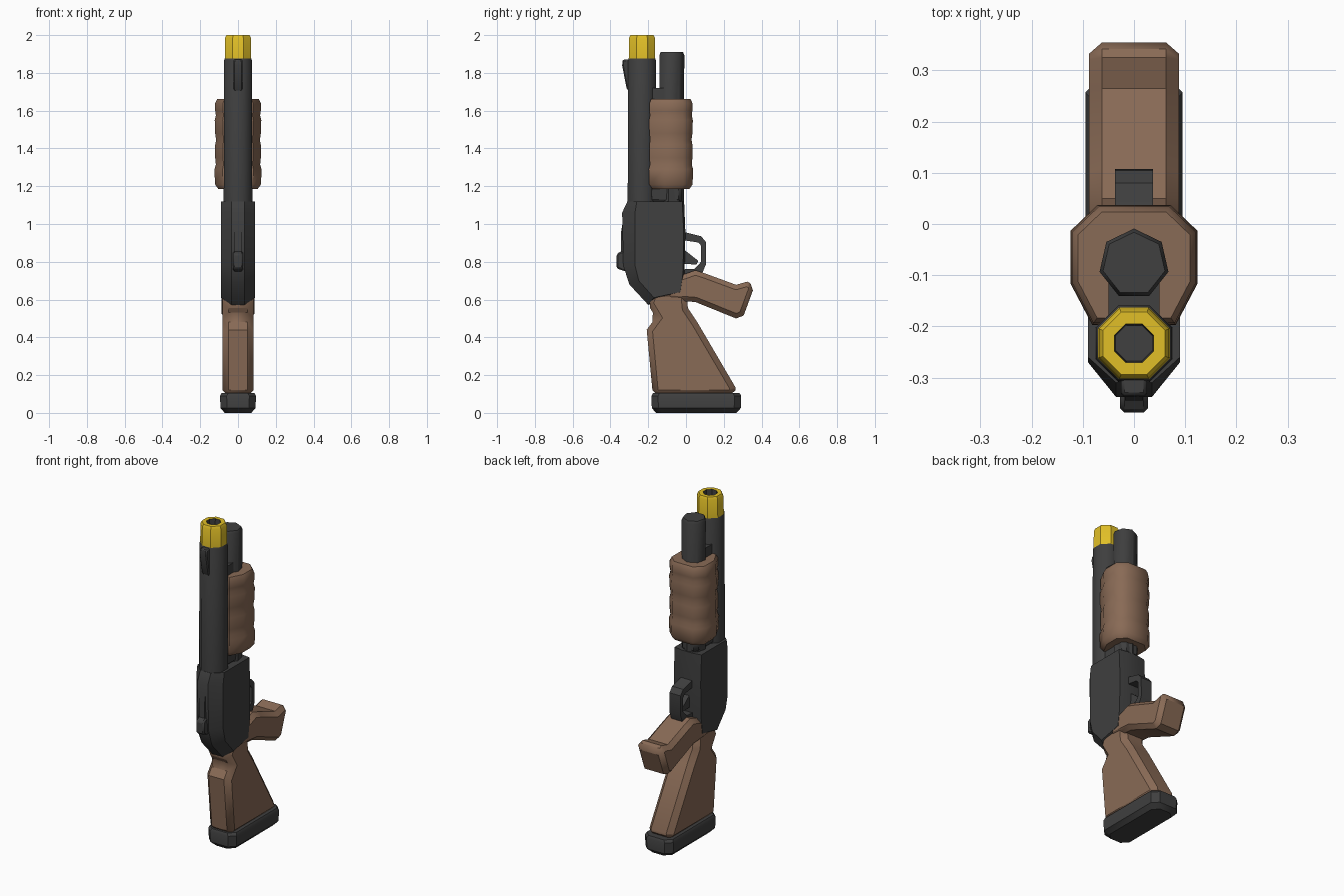
import bpy, bmesh, math

if "Cube" in bpy.data.objects:
    bpy.data.objects.remove(bpy.data.objects["Cube"])


def material(name, rgb):
    m = bpy.data.materials.new(name)
    m.diffuse_color = (*rgb, 1)
    m.use_nodes = True
    m.node_tree.nodes["Principled BSDF"].inputs["Base Color"].default_value = m.diffuse_color
    return m


GREY = material("dark grey", (0.05, 0.05, 0.05))
BROWN = material("wood brown", (0.25, 0.145, 0.092))
YELLOW = material("tip yellow", (0.75, 0.52, 0.02))


def loft(name, rings, mats, bevel=0.0, rule=None, angle=35):
    """Join equal-length rings of points, cap both ends."""
    bm = bmesh.new()
    vs = [[bm.verts.new(p) for p in r] for r in rings]
    n = len(vs[0])
    for a, b in zip(vs, vs[1:]):
        for i in range(n):
            j = (i + 1) % n
            bm.faces.new((a[i], a[j], b[j], b[i]))
    bm.faces.new(vs[0])
    bm.faces.new(vs[-1])
    bmesh.ops.recalc_face_normals(bm, faces=bm.faces)
    if rule:
        for f in bm.faces:
            f.material_index = rule(f)
    me = bpy.data.meshes.new(name)
    bm.to_mesh(me)
    bm.free()
    for m in mats:
        me.materials.append(m)
    ob = bpy.data.objects.new(name, me)
    bpy.context.collection.objects.link(ob)
    if bevel:
        mod = ob.modifiers.new("bevel", "BEVEL")
        mod.width = bevel
        mod.segments = 1
        mod.limit_method = "ANGLE"
        mod.angle_limit = math.radians(50)
    bpy.ops.object.select_all(action="DESELECT")
    ob.select_set(True)
    bpy.context.view_layer.objects.active = ob
    bpy.ops.object.shade_smooth_by_angle(angle=math.radians(angle))
    return ob


def side(profile, x):
    return [(x, y, z) for y, z in profile]


def prism(name, profile, half, mat, bevel=0.0):
    return loft(name, [side(profile, -half), side(profile, half)], [mat], bevel)


def tube(name, cy, levels, n, mats, rule=None, turn=0.5, angle=50):
    rings = [[(r * math.sin((i + turn) * math.tau / n),
               cy - r * math.cos((i + turn) * math.tau / n), z) for i in range(n)]
             for z, r in levels]
    return loft(name, rings, mats, rule=rule, angle=angle)


def box(y0, y1, hx, z):
    return [(-hx, y0, z), (hx, y0, z), (hx, y1, z), (-hx, y1, z)]


# Butt pad: corner-cut slab with a chamfered base
def pad_ring(z, s):
    hx, y0, y1, c = 0.095 - s, -0.183 + s, 0.292 - s, 0.035
    return [(-hx, y0 + c, z), (-hx + c, y0, z), (hx - c, y0, z), (hx, y0 + c, z),
            (hx, y1 - c, z), (hx - c, y1, z), (-hx + c, y1, z), (-hx, y1 - c, z)]


loft("butt_pad", [pad_ring(0, 0.025), pad_ring(0.025, 0.002),
                  pad_ring(0.09, 0), pad_ring(0.105, 0.008)], [GREY])

# Shoulder stock and pistol grip
prism("stock", [(-0.175, 0.09), (0.26, 0.09), (0.262, 0.135), (0.06, 0.48), (0.01, 0.555),
                (0.0, 0.66), (-0.18, 0.64), (-0.205, 0.58), (-0.16, 0.505), (-0.208, 0.44)],
      0.081, BROWN, 0.03)
prism("pistol_grip", [(-0.12, 0.6), (0.05, 0.587), (0.265, 0.5), (0.305, 0.515), (0.363, 0.672),
                      (0.325, 0.695), (0.265, 0.678), (0.11, 0.735), (0.05, 0.755),
                      (-0.05, 0.72)], 0.088, BROWN, 0.025)

# Receiver: full profile in the middle, drawn in at the sides
core = [(-0.31, 1.12), (-0.01, 1.12), (-0.003, 0.95), (-0.008, 0.74), (-0.02, 0.63),
        (-0.2, 0.572), (-0.3, 0.68), (-0.332, 0.78), (-0.338, 1.06)]
flank = [(-0.26, 1.12), (-0.02, 1.12), (-0.012, 0.95), (-0.016, 0.74), (-0.03, 0.64),
         (-0.17, 0.61), (-0.25, 0.7), (-0.27, 0.78), (-0.27, 1.06)]
loft("receiver", [side(flank, -0.09), side(core, -0.035),
                  side(core, 0.035), side(flank, 0.09)], [GREY])

# Raised rear rib with its knob
prism("receiver_rib", [(-0.32, 0.75), (-0.345, 0.78), (-0.345, 0.95), (-0.33, 1.04)], 0.018, GREY)
prism("rear_knob", [(-0.31, 0.745), (-0.368, 0.765), (-0.368, 0.84), (-0.345, 0.855),
                    (-0.31, 0.85)], 0.027, GREY, 0.008)

# Trigger guard (open loop against the receiver) and trigger
prism("trigger_guard", [(-0.02, 0.965), (0.0, 0.955), (0.08, 0.935), (0.105, 0.905),
                        (0.107, 0.79), (0.08, 0.725), (-0.02, 0.7), (-0.02, 0.76),
                        (0.045, 0.762), (0.08, 0.80), (0.08, 0.885), (0.065, 0.902),
                        (-0.02, 0.915)], 0.037, GREY)
prism("trigger", [(-0.02, 0.87), (0.008, 0.85), (0.065, 0.805), (0.055, 0.785),
                  (-0.02, 0.79)], 0.018, GREY)

# Barrel, muzzle tip with a bored hole, magazine tube
tube("barrel", -0.233, [(1.05, 0.082), (1.865, 0.08), (1.88, 0.074)], 8, [GREY])
tube("muzzle_tip", -0.233, [(1.87, 0.076), (1.985, 0.074), (2.0, 0.066), (2.0, 0.041),
                            (1.93, 0.038)], 8, [YELLOW, GREY], angle=35,
     rule=lambda f: int(all(math.hypot(v.co.x, v.co.y + 0.233) < 0.05 for v in f.verts)))
tube("magazine_tube", -0.078, [(1.08, 0.066), (1.895, 0.069), (1.91, 0.062)], 7, [GREY])

# Connecting pieces between barrel and magazine tube
loft("front_bracket", [box(-0.2, -0.05, 0.05, 1.64), box(-0.2, -0.05, 0.05, 1.72)], [GREY])
loft("rear_collar", [box(-0.2, -0.02, 0.055, 1.11), box(-0.2, -0.02, 0.06, 1.22)], [GREY], 0.02)

# Front sight ramp
loft("front_sight", [side([(-0.29, 1.68), (-0.315, 1.72), (-0.338, 1.84), (-0.335, 1.87),
                           (-0.29, 1.87)], x) for x in (-0.025, 0.025)], [GREY], 0.006)

# Pump fore-end: rounded block with shallow grooves
outline = [(-0.08, -0.115), (0.08, -0.115), (0.122, -0.035), (0.122, 0.065),
           (0.07, 0.115), (-0.07, 0.115), (-0.122, 0.065), (-0.122, -0.035)]
levels = [(1.185, 0.85), (1.21, 1.0), (1.29, 1.02), (1.315, 0.96), (1.35, 0.99), (1.42, 0.99),
          (1.445, 0.95), (1.48, 0.99), (1.55, 1.01), (1.575, 0.96), (1.6, 0.99), (1.64, 0.99),
          (1.662, 0.9)]
loft("pump_grip", [[(x * s, -0.08 + y * s, z) for x, y in outline] for z, s in levels],
     [BROWN], angle=50)
